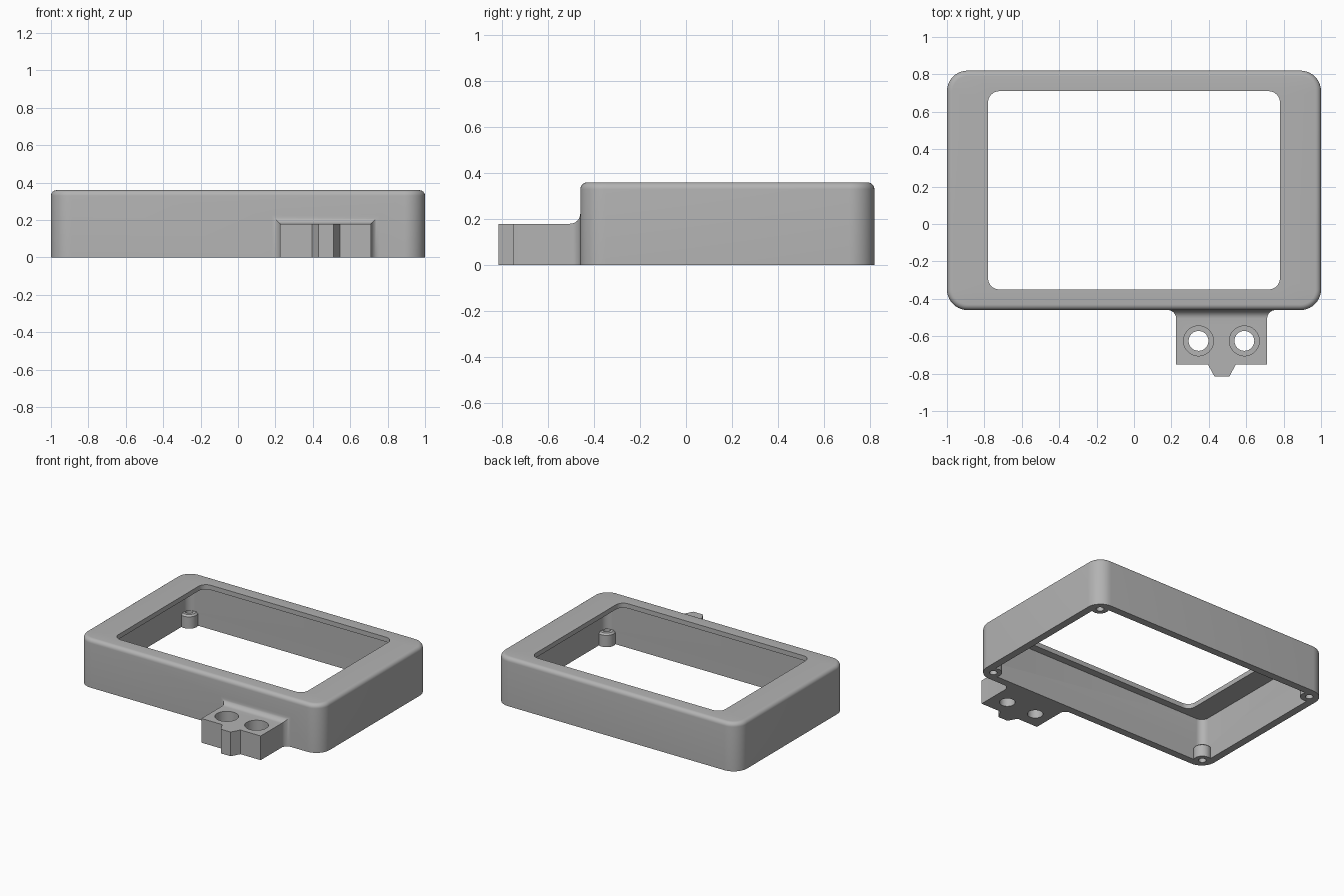
import bpy, bmesh
from math import sin, cos, pi, sqrt

if "Cube" in bpy.data.objects:
    bpy.data.objects.remove(bpy.data.objects["Cube"])

GREY = (0.45, 0.45, 0.45, 1)
grey = bpy.data.materials.new("plain grey plastic")
grey.use_nodes = True
grey.diffuse_color = GREY
grey.node_tree.nodes["Principled BSDF"].inputs["Base Color"].default_value = GREY

MID_Y = 0.18             # centre of the frame
HALF_X, HALF_Y = 1.0, 0.64
HEIGHT, WALL, LIP = 0.36, 0.055, 0.035


def loft(name, rings, closed=False):
    """Skin equal-length rings; cap the ends unless the loft closes on itself."""
    bm = bmesh.new()
    loops = [[bm.verts.new(p) for p in ring] for ring in rings]
    pairs = list(zip(loops, loops[1:]))
    if closed:
        pairs.append((loops[-1], loops[0]))
    else:
        bm.faces.new(loops[0])
        bm.faces.new(loops[-1])
    for a, b in pairs:
        for i in range(len(a)):
            j = (i + 1) % len(a)
            bm.faces.new((a[i], a[j], b[j], b[i]))
    bmesh.ops.recalc_face_normals(bm, faces=bm.faces)
    mesh = bpy.data.meshes.new(name)
    bm.to_mesh(mesh)
    bm.free()
    mesh.materials.append(grey)
    obj = bpy.data.objects.new(name, mesh)
    bpy.context.collection.objects.link(obj)
    return obj


def rounded_rect(hx, hy, r, z, steps=10):
    corners = ((1, 1), (-1, 1), (-1, -1), (1, -1))
    return [(sx * (hx - r) + r * cos(a), MID_Y + sy * (hy - r) + r * sin(a), z)
            for q, (sx, sy) in enumerate(corners)
            for a in [(q + k / steps) * pi / 2 for k in range(steps + 1)]]


def lathe(name, x, y, profile, sides=40):
    return loft(name, [[(x + r * cos(2 * pi * i / sides), y + r * sin(2 * pi * i / sides), z)
                        for i in range(sides)] for r, z in profile])


def combine(target, other, operation):
    mod = target.modifiers.new(operation.lower(), "BOOLEAN")
    mod.operation, mod.solver, mod.object = operation, "EXACT", other
    bpy.context.view_layer.objects.active = target
    bpy.ops.object.modifier_apply(modifier=mod.name)
    bpy.data.objects.remove(other)


# Frame shell: outer wall, rounded top edge, window lip, cavity
EDGE = 0.03
rings = [rounded_rect(HALF_X, HALF_Y, 0.11, 0)]
for k in range(7):
    a = k / 6 * pi / 2
    inset = EDGE * (1 - cos(a))
    rings.append(rounded_rect(HALF_X - inset, HALF_Y - inset, 0.11 - inset,
                              HEIGHT - EDGE + EDGE * sin(a)))
rings += [rounded_rect(0.78, 0.53, 0.06, z) for z in (HEIGHT, HEIGHT - LIP)]
rings += [rounded_rect(HALF_X - WALL, HALF_Y - WALL, 0.055, z) for z in (HEIGHT - LIP, 0)]
frame = loft("display_frame", rings, closed=True)

# Mounting tab, flaring into the front wall with a concave fillet
X0, X1, TAB_TOP, FRONT, FILLET = 0.225, 0.712, 0.18, MID_Y - HALF_Y, 0.045


def tab_ring(y, flare):
    x0, x1, z = X0 - flare, X1 + flare, TAB_TOP + flare
    return [(x0, y, 0), (x1, y, 0), (x1, y, z), (x0, y, z)]


rings = [tab_ring(-0.75, 0)]
for k in range(9):
    a = k / 8 * pi / 2
    rings.append(tab_ring(FRONT - FILLET + FILLET * sin(a), FILLET * (1 - cos(a))))
rings.append(tab_ring(FRONT + 0.02, FILLET))
tab = loft("mounting_tab", rings)

# Tapered nose on the tab
nose_plan = ((0.395, -0.75), (0.43, -0.815), (0.51, -0.815), (0.545, -0.75),
             (0.545, -0.72), (0.395, -0.72))
nose = loft("tab_nose", [[(x, y, z) for x, y in nose_plan] for z in (0, TAB_TOP)])
combine(tab, nose, "UNION")

# Counterbored screw holes in the tab
for x in (0.345, 0.59):
    drill = lathe("tab_drill", x, -0.625, ((0.053, -0.1), (0.053, 0.09), (0.08, 0.09), (0.08, 0.3)))
    combine(tab, drill, "DIFFERENCE")
combine(frame, tab, "UNION")

# Screw bosses in the four inner corners
BOSS = 0.1
spots = [(sx * 0.92, MID_Y + sy * 0.56) for sx in (-1, 1) for sy in (-1, 1)]
for x, y in spots:
    boss = lathe("screw_boss", x, y, ((0.06, 0), (0.06, BOSS - 0.012), (0.048, BOSS)), 32)
    combine(frame, boss, "UNION")
for x, y in spots:
    combine(frame, lathe("boss_drill", x, y, ((0.026, -0.1), (0.026, BOSS + 0.001)), 24), "DIFFERENCE")

# Smooth rounded areas, keep edges sharp
bpy.ops.object.select_all(action="DESELECT")
frame.select_set(True)
bpy.context.view_layer.objects.active = frame
bpy.ops.object.shade_smooth_by_angle(angle=pi / 6)
